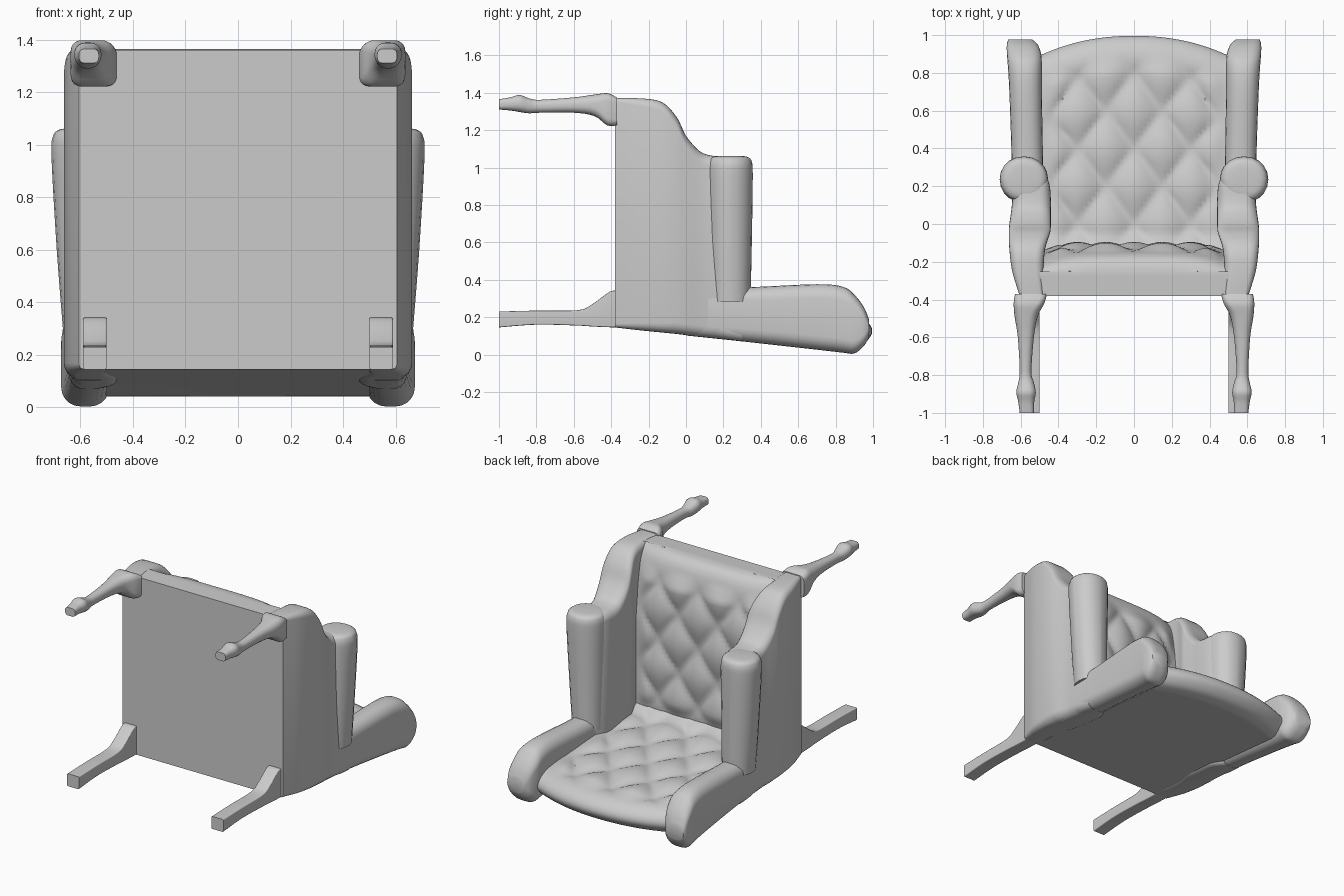
import bpy, bmesh, math


def spline(rows, n):
    """Catmull-Rom resampling of equal-length tuples."""
    out = []
    for i in range(len(rows) - 1):
        p = [rows[max(0, min(len(rows) - 1, i + k))] for k in (-1, 0, 1, 2)]
        for s in range(n):
            t = s / n
            out.append(tuple(
                0.5 * (2 * b + (c - a) * t + (2 * a - 5 * b + 4 * c - d) * t * t
                       + (3 * b - a - 3 * c + d) * t ** 3)
                for a, b, c, d in zip(*p)))
    return out + [tuple(rows[-1])]


def skin(name, rings, mirror=False, angle=40):
    """Bridge closed rings of points, cap both ends, shade smooth."""
    bm = bmesh.new()
    vs = [[bm.verts.new(p) for p in ring] for ring in rings]
    n = len(vs[0])
    for a, b in zip(vs, vs[1:]):
        for i in range(n):
            j = (i + 1) % n
            bm.faces.new((a[i], a[j], b[j], b[i]))
    bm.faces.new(vs[0])
    bm.faces.new(vs[-1])
    bmesh.ops.recalc_face_normals(bm, faces=bm.faces)
    me = bpy.data.meshes.new(name)
    bm.to_mesh(me)
    bm.free()
    ob = bpy.data.objects.new(name, me)
    bpy.context.collection.objects.link(ob)
    bpy.ops.object.select_all(action='DESELECT')
    bpy.context.view_layer.objects.active = ob
    ob.select_set(True)
    bpy.ops.object.shade_smooth_by_angle(angle=math.radians(angle))
    if mirror:
        ob.modifiers.new("Mirror", 'MIRROR')
    return ob


def rounded_rect(a0, a1, b0, b1, r, seg=5):
    r = min(r, 0.49 * (a1 - a0), 0.49 * (b1 - b0))
    corners = ((a1 - r, b1 - r), (a0 + r, b1 - r), (a0 + r, b0 + r), (a1 - r, b0 + r))
    return [(ca + r * math.cos((q + k / seg) * math.pi / 2),
             cb + r * math.sin((q + k / seg) * math.pi / 2))
            for q, (ca, cb) in enumerate(corners) for k in range(seg + 1)]


def loft(name, rows, along='y', n=4):
    """Rows: (position, x0, x1, b0, b1, corner radius); mirrored in x."""
    rings = []
    for t, a0, a1, b0, b1, r in spline(rows, n):
        rings.append([(a, t, b) if along == 'y' else (a, b, t)
                      for a, b in rounded_rect(a0, a1, b0, b1, r)])
    return skin(name, rings, True)


def tuft(x, v):
    a, b = x / 0.30, v / 0.40
    return 0.04 * abs(math.sin(math.pi * (a + b)) * math.sin(math.pi * (a - b))) ** 0.6


def fade(v, lo, hi, w=0.1):
    return max(0, min(1, (v - lo) / w, (hi - v) / w))


def padded(name, profile, shape, step=0.025, cols=48):
    """Extrude a (y, z) outline across x, bending each point with shape()."""
    pts = []
    for p, q in zip(profile, profile[1:] + profile[:1]):
        k = max(1, round(math.dist(p, q) / step))
        pts += [(p[0] + (q[0] - p[0]) * i / k, p[1] + (q[1] - p[1]) * i / k) for i in range(k)]
    rings = []
    for c in range(cols + 1):
        x = -0.5 + c / cols
        rings.append([(x, *shape(x, y, z)) for y, z in pts])
    return skin(name, rings)


# Seat with tufted top and soft front edge
def seat_shape(x, y, z):
    edge = min(1, abs(x) / 0.48)
    if y > -0.24:
        y -= 0.05 * edge ** 4 * fade(z, 0.9, 3, 0.4)
    if y > -0.18:
        y += tuft(x, z) * fade(z, 0.28, 1.27) * fade(abs(x), -1, 0.47)
    return y, z


front = spline([(-0.26, 1.365), (-0.21, 1.355), (-0.17, 1.32), (-0.145, 1.25), (-0.135, 1.1)], 4)
padded("seat", [(-0.38, 0.15), (-0.38, 1.36)] + front + [(-0.135, 0.15)], seat_shape)


# Tufted backrest with arched crown
def back_shape(x, y, z):
    if z > 0.18:
        z += (tuft(x, y) - 0.02) * fade(y, -0.14, 0.9) * fade(abs(x), -1, 0.49)
    y -= 0.1 * min(1, abs(x) / 0.49) ** 2.2 * max(0, min(1, (y - 0.3) / 0.6))
    return y, z


crown = spline([(0.88, 0.042), (0.95, 0.06), (0.995, 0.115), (0.975, 0.17),
                (0.9, 0.21), (0.75, 0.225)], 4)
padded("backrest", [(-0.38, 0.145)] + crown + [(-0.05, 0.27), (-0.15, 0.32), (-0.38, 0.32)],
       back_shape)

# Arm panels with sloping fronts
loft("arm_panel", [
    (-0.38, 0.48, 0.605, 0.145, 1.37, 0.02),
    (-0.25, 0.48, 0.645, 0.13, 1.37, 0.04),
    (-0.13, 0.47, 0.66, 0.118, 1.35, 0.05),
    (-0.05, 0.445, 0.663, 0.11, 1.27, 0.06),
    (0.00, 0.44, 0.66, 0.104, 1.17, 0.06),
    (0.07, 0.44, 0.65, 0.096, 1.09, 0.06),
    (0.13, 0.44, 0.645, 0.09, 1.065, 0.06),
    (0.22, 0.45, 0.645, 0.08, 1.055, 0.05),
    (0.30, 0.49, 0.64, 0.07, 1.04, 0.05)])

# Rolled arm tops
loft("arm_roll", [
    (0.28, 0.465, 0.665, 0.13, 0.345, 0.12),
    (0.60, 0.46, 0.69, 0.12, 0.352, 0.12),
    (0.95, 0.455, 0.71, 0.115, 0.357, 0.12),
    (1.03, 0.46, 0.705, 0.12, 0.352, 0.12),
    (1.055, 0.48, 0.685, 0.14, 0.332, 0.12),
    (1.062, 0.51, 0.655, 0.17, 0.30, 0.12)], 'z')

# Side wings
loft("wing", [
    (0.00, 0.48, 0.645, 0.102, 0.35, 0.05),
    (0.34, 0.482, 0.648, 0.066, 0.36, 0.07),
    (0.70, 0.488, 0.66, 0.026, 0.376, 0.075),
    (0.84, 0.488, 0.668, 0.01, 0.362, 0.075),
    (0.90, 0.492, 0.673, 0.006, 0.32, 0.07),
    (0.95, 0.51, 0.673, 0.045, 0.255, 0.06),
    (0.978, 0.54, 0.665, 0.09, 0.19, 0.05)])

# Curved front legs
loft("front_leg", [
    (-0.37, 0.46, 0.63, 1.225, 1.375, 0.03),
    (-0.42, 0.475, 0.637, 1.225, 1.397, 0.04),
    (-0.49, 0.51, 0.632, 1.275, 1.39, 0.045),
    (-0.60, 0.53, 0.615, 1.293, 1.375, 0.035),
    (-0.78, 0.543, 0.605, 1.293, 1.362, 0.03),
    (-0.84, 0.53, 0.613, 1.29, 1.37, 0.035),
    (-0.89, 0.52, 0.623, 1.297, 1.388, 0.04),
    (-0.94, 0.528, 0.613, 1.305, 1.375, 0.03),
    (-1.00, 0.53, 0.605, 1.31, 1.365, 0.02)])

# Splayed square back legs
loft("back_leg", [
    (-0.37, 0.50, 0.59, 0.146, 0.34, 0.006),
    (-0.41, 0.50, 0.59, 0.146, 0.335, 0.006),
    (-0.50, 0.50, 0.59, 0.15, 0.27, 0.006),
    (-0.58, 0.50, 0.59, 0.155, 0.237, 0.006),
    (-0.80, 0.50, 0.59, 0.16, 0.235, 0.006),
    (-1.00, 0.50, 0.59, 0.145, 0.23, 0.006)])
